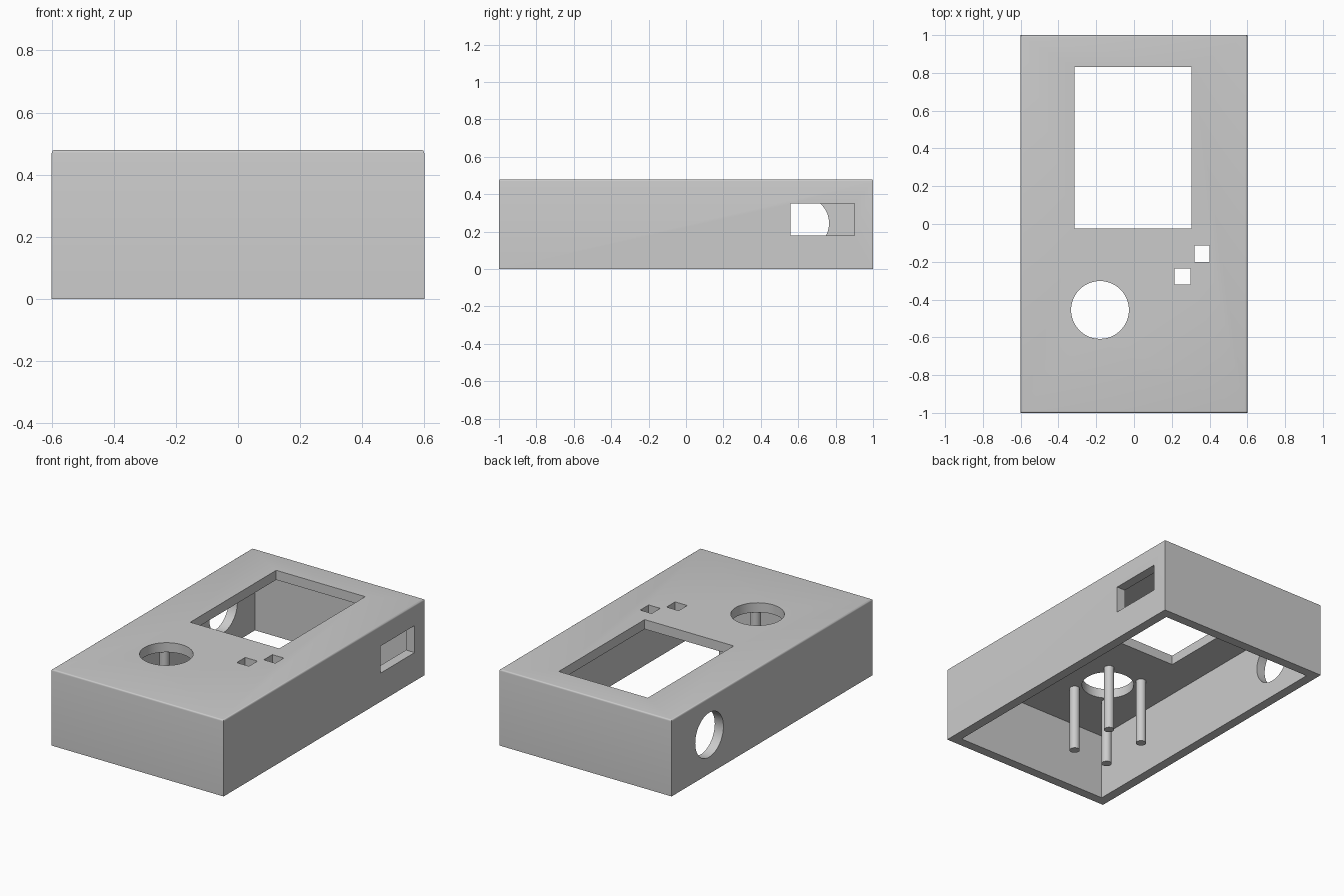
import bpy
import bmesh
from math import radians
from mathutils import Matrix, Vector

if "Cube" in bpy.data.objects:
    bpy.data.objects.remove(bpy.data.objects["Cube"], do_unlink=True)

WIDTH, LENGTH, HEIGHT, WALL = 1.2, 2.0, 0.48, 0.06

grey = bpy.data.materials.new("light grey plastic")
grey.use_nodes = True
colour = (0.6, 0.6, 0.6, 1)
grey.diffuse_color = colour
grey.node_tree.nodes["Principled BSDF"].inputs["Base Color"].default_value = colour


def finish(name, bm):
    mesh = bpy.data.meshes.new(name)
    bm.to_mesh(mesh)
    bm.free()
    mesh.materials.append(grey)
    obj = bpy.data.objects.new(name, mesh)
    bpy.context.collection.objects.link(obj)
    return obj


def box(name, low, high, round_top=0):
    low, high = Vector(low), Vector(high)
    bm = bmesh.new()
    place = Matrix.Translation((low + high) / 2) @ Matrix.Diagonal((*(high - low), 1))
    bmesh.ops.create_cube(bm, size=1, matrix=place)
    if round_top:
        rim = [e for e in bm.edges if all(v.co.z > high.z - 0.001 for v in e.verts)]
        bmesh.ops.bevel(bm, geom=rim, offset=round_top, segments=4, profile=0.5,
                        affect='EDGES')
    return finish(name, bm)


def cylinder(name, centre, radius, depth, axis='Z', sides=64):
    bm = bmesh.new()
    turn = Matrix.Rotation(radians(90), 4, 'Y') if axis == 'X' else Matrix()
    bmesh.ops.create_cone(bm, cap_ends=True, segments=sides, radius1=radius,
                          radius2=radius, depth=depth,
                          matrix=Matrix.Translation(centre) @ turn)
    return finish(name, bm)


def smooth(obj):
    bpy.ops.object.select_all(action='DESELECT')
    obj.select_set(True)
    bpy.context.view_layer.objects.active = obj
    bpy.ops.object.shade_smooth_by_angle(angle=radians(30))


# Enclosure shell, open underneath, with softened top edges
hx, hy = WIDTH / 2, LENGTH / 2
case = box("case_shell", (-hx, -hy, 0), (hx, hy, HEIGHT), round_top=0.01)

dial = Vector((-0.18, -0.455, 0))
cutters = [
    box("cavity_cutter", (WALL - hx, WALL - hy, -0.2),
        (hx - WALL, hy - WALL, HEIGHT - WALL)),
    box("screen_cutter", (-0.315, -0.025, 0.3), (0.305, 0.83, 0.6)),
    box("upper_button_cutter", (0.32, -0.2, 0.3), (0.4, -0.115, 0.6)),
    box("lower_button_cutter", (0.215, -0.32, 0.3), (0.3, -0.235, 0.6)),
    cylinder("dial_cutter", dial + Vector((0, 0, 0.45)), 0.153, 0.3),
    box("port_cutter", (0.45, 0.56, 0.18), (0.7, 0.9, 0.35)),
    cylinder("cable_hole_cutter", (-hx, 0.625, 0.245), 0.14, 0.3, axis='X'),
]
for cutter in cutters:
    cutter.hide_render = True
    cut = case.modifiers.new(cutter.name, 'BOOLEAN')
    cut.operation, cut.solver, cut.object = 'DIFFERENCE', 'EXACT', cutter

# Bake the cuts and discard the cutters
bpy.context.view_layer.update()
baked = bpy.data.meshes.new_from_object(
    case.evaluated_get(bpy.context.evaluated_depsgraph_get()))
case.modifiers.clear()
case.data = baked
for cutter in cutters:
    bpy.data.objects.remove(cutter, do_unlink=True)
smooth(case)

# Four mounting posts hanging from the ceiling around the dial hole
post_top = HEIGHT - WALL + 0.01
for side, sx in (("left", 1), ("right", -1)):
    for end, sy in (("front", -1), ("back", 1)):
        spot = dial + Vector((sx * 0.123, sy * 0.158, post_top / 2))
        smooth(cylinder(f"{end}_{side}_post", spot, 0.03, post_top, sides=32))
